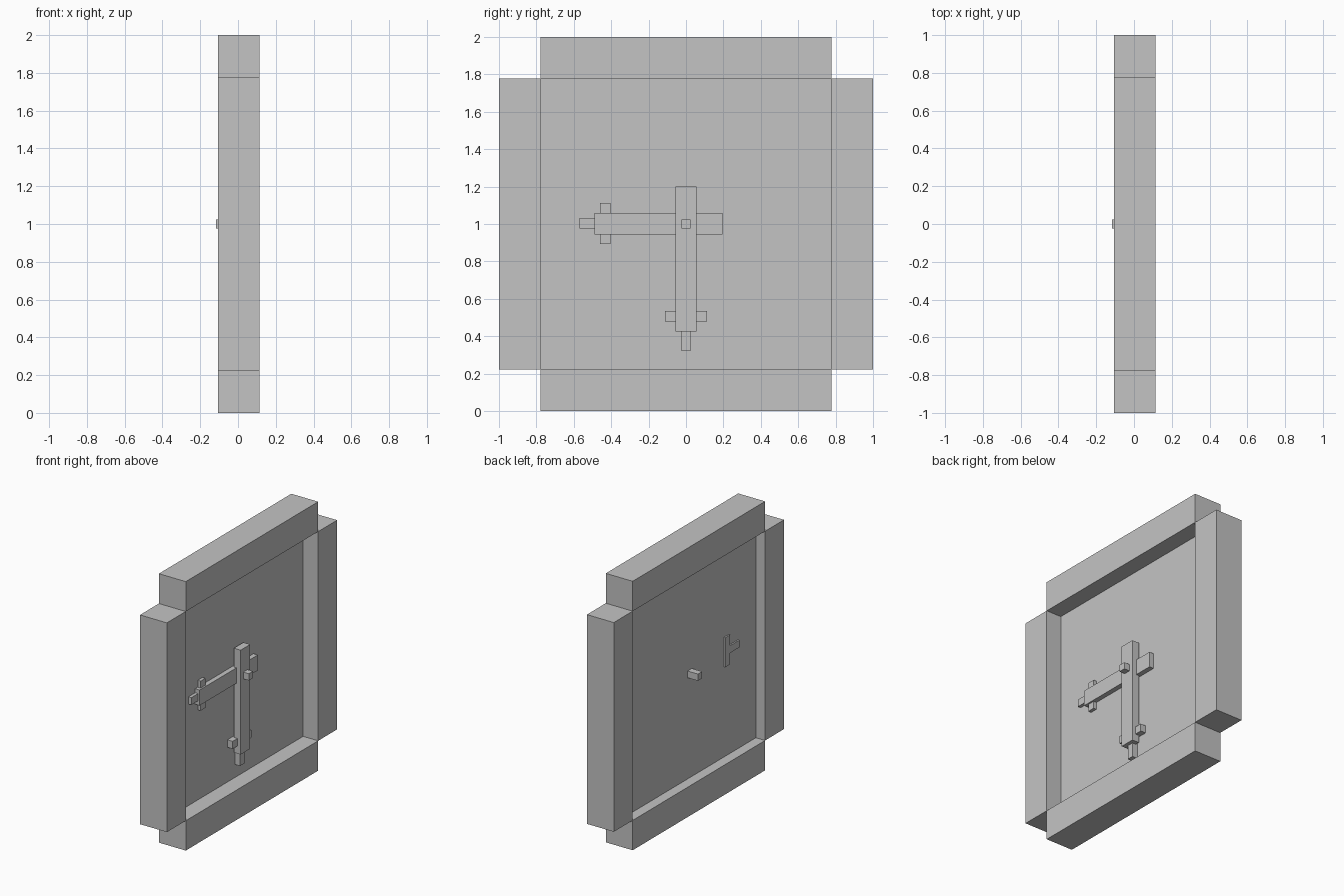
import bpy
import bmesh
from mathutils import Matrix, Vector

cube = bpy.data.objects.get("Cube")
if cube:
    bpy.data.objects.remove(cube, do_unlink=True)

# Single flat grey
grey = bpy.data.materials.new("plain_grey")
grey.use_nodes = True
colour = (0.55, 0.55, 0.55, 1)
grey.diffuse_color = colour
grey.node_tree.nodes["Principled BSDF"].inputs["Base Color"].default_value = colour


def box(name, x, y, z):
    """Box spanning the given (low, high) ranges."""
    spans = (x, y, z)
    centre = Vector([(lo + hi) / 2 for lo, hi in spans])
    size = Vector([hi - lo for lo, hi in spans])
    bm = bmesh.new()
    bmesh.ops.create_cube(bm, size=1, matrix=Matrix.Translation(centre) @ Matrix.Diagonal(size).to_4x4())
    mesh = bpy.data.meshes.new(name)
    bm.to_mesh(mesh)
    bm.free()
    mesh.materials.append(grey)
    obj = bpy.data.objects.new(name, mesh)
    bpy.context.collection.objects.link(obj)
    return obj


# Frame of four equal beams around a thin face panel
INNER, OUTER = 0.778, 1.0
DEPTH = (-0.106, 0.115)
LONG = (-INNER, INNER)
UPRIGHT = (1 - INNER, 1 + INNER)
box("top_beam", DEPTH, LONG, (1 + INNER, 1 + OUTER))
box("bottom_beam", DEPTH, LONG, (1 - OUTER, 1 - INNER))
box("front_post", DEPTH, (-OUTER, -INNER), UPRIGHT)
box("back_post", DEPTH, (INNER, OUTER), UPRIGHT)
box("face_panel", (-0.03, -0.009), LONG, UPRIGHT)

# Spindle through the panel centre
box("spindle", (-0.116, 0.106), (-0.025, 0.025), (0.975, 1.025))

# Long hand pointing down, with crossbar and tip
TIP_DEPTH = (-0.021, 0.034)
box("long_hand", (0.005, 0.061), (-0.056, 0.056), (0.424, 1.2))
box("long_hand_crossbar", TIP_DEPTH, (-0.111, 0.111), (0.48, 0.536))
box("long_hand_tip", TIP_DEPTH, (-0.025, 0.025), (0.32, 0.48))

# Short hand pointing to the front, its crossbar showing through the panel
TIP_DEPTH = (-0.041, 0.015)
box("short_hand", (-0.03, 0.027), (-0.49, 0.195), (0.945, 1.06))
box("short_hand_crossbar", TIP_DEPTH, (-0.46, -0.405), (0.892, 1.112))
box("short_hand_tip", TIP_DEPTH, (-0.57, -0.46), (0.977, 1.031))
